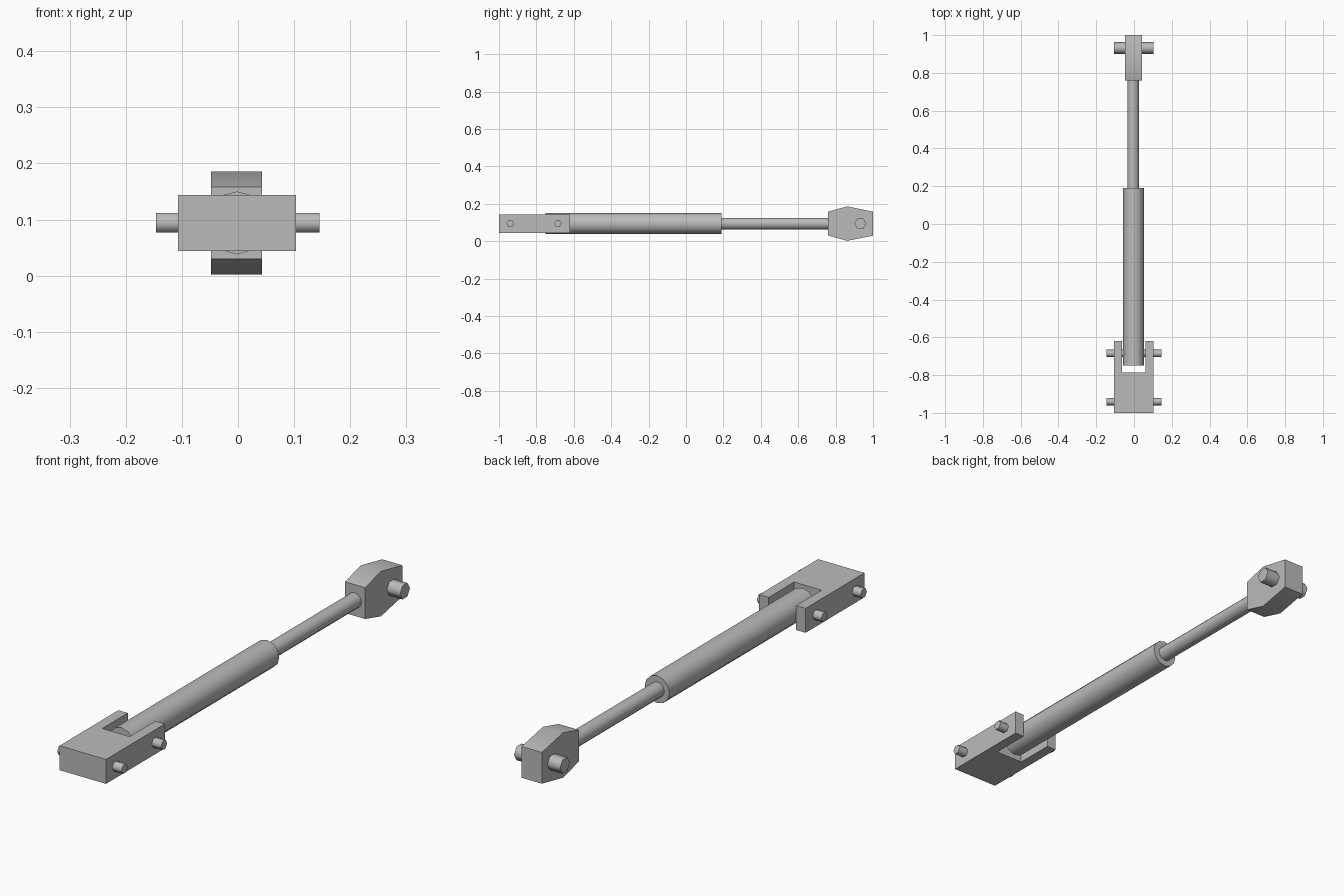
import bpy, bmesh, math
from mathutils import Matrix

if "Cube" in bpy.data.objects:
    bpy.data.objects.remove(bpy.data.objects["Cube"], do_unlink=True)

CX, CZ = -0.002, 0.094  # shared axis of the whole strut

steel = bpy.data.materials.new("grey steel")
steel.use_nodes = True
GREY = (0.5, 0.5, 0.5, 1)
steel.diffuse_color = GREY
steel.node_tree.nodes["Principled BSDF"].inputs["Base Color"].default_value = GREY


def finish(name, bm):
    """Turn a bmesh into a shaded, coloured object."""
    bmesh.ops.recalc_face_normals(bm, faces=bm.faces)
    mesh = bpy.data.meshes.new(name)
    bm.to_mesh(mesh)
    bm.free()
    mesh.materials.append(steel)
    obj = bpy.data.objects.new(name, mesh)
    bpy.context.collection.objects.link(obj)
    bpy.ops.object.select_all(action="DESELECT")
    obj.select_set(True)
    bpy.context.view_layer.objects.active = obj
    bpy.ops.object.shade_smooth_by_angle(angle=math.radians(65))


def rod(name, axis, sides, radius, start, end, x=0, y=0):
    """Solid cylinder along X or Y with a corner pointing up."""
    bm = bmesh.new()
    bmesh.ops.create_cone(bm, cap_ends=True, segments=sides, radius1=radius,
                          radius2=radius, depth=end - start)
    mid = (start + end) / 2
    if axis == "X":
        turn = Matrix.Rotation(math.pi / 2, 4, "Y") @ Matrix.Rotation(math.pi / 2, 4, "Z")
        # put a corner on the vertical
        turn = turn @ Matrix.Rotation(math.pi / 2, 4, "Z")
        place = Matrix.Translation((mid, y, CZ))
    else:
        turn = Matrix.Rotation(math.pi / 2, 4, "X")
        place = Matrix.Translation((x, mid, CZ))
    bm.transform(place @ turn)
    # create_cone starts on a local Y corner, which both turns send to vertical
    finish(name, bm)


def prism(name, outline, direction):
    """Extrude a closed outline of 3D points along a direction."""
    bm = bmesh.new()
    face = bm.faces.new([bm.verts.new(p) for p in outline])
    out = bmesh.ops.extrude_face_region(bm, geom=[face])
    moved = [v for v in out["geom"] if isinstance(v, bmesh.types.BMVert)]
    bmesh.ops.translate(bm, vec=direction, verts=moved)
    finish(name, bm)


# Forked mounting block
half, slot = 0.105, 0.0625
fork = [(-half, -1), (half, -1), (half, -0.62), (slot, -0.62),
        (slot, -0.785), (-slot, -0.785), (-slot, -0.62), (-half, -0.62)]
prism("fork_block", [(CX + x, y, CZ - 0.05) for x, y in fork], (0, 0, 0.1))

# Barrel and sliding rod
rod("barrel", "Y", 12, 0.056, -0.75, 0.19, x=CX)
rod("piston_rod", "Y", 12, 0.031, 0.15, 0.78, x=CX - 0.002)

# Tapered end block
side = [(0.76, 0.064), (0.862, 0.092), (1, 0.064)]
eye = side + [(y, -z) for y, z in reversed(side)]
prism("end_block", [(-0.048, y, CZ + z) for y, z in eye], (0.091, 0, 0))

# Hexagonal cross pins
rod("front_pin", "X", 6, 0.02, -0.146, 0.145, y=-0.94)
rod("pivot_pin", "X", 6, 0.02, -0.146, 0.145, y=-0.685)
rod("end_pin", "X", 6, 0.032, -0.105, 0.103, y=0.932)
